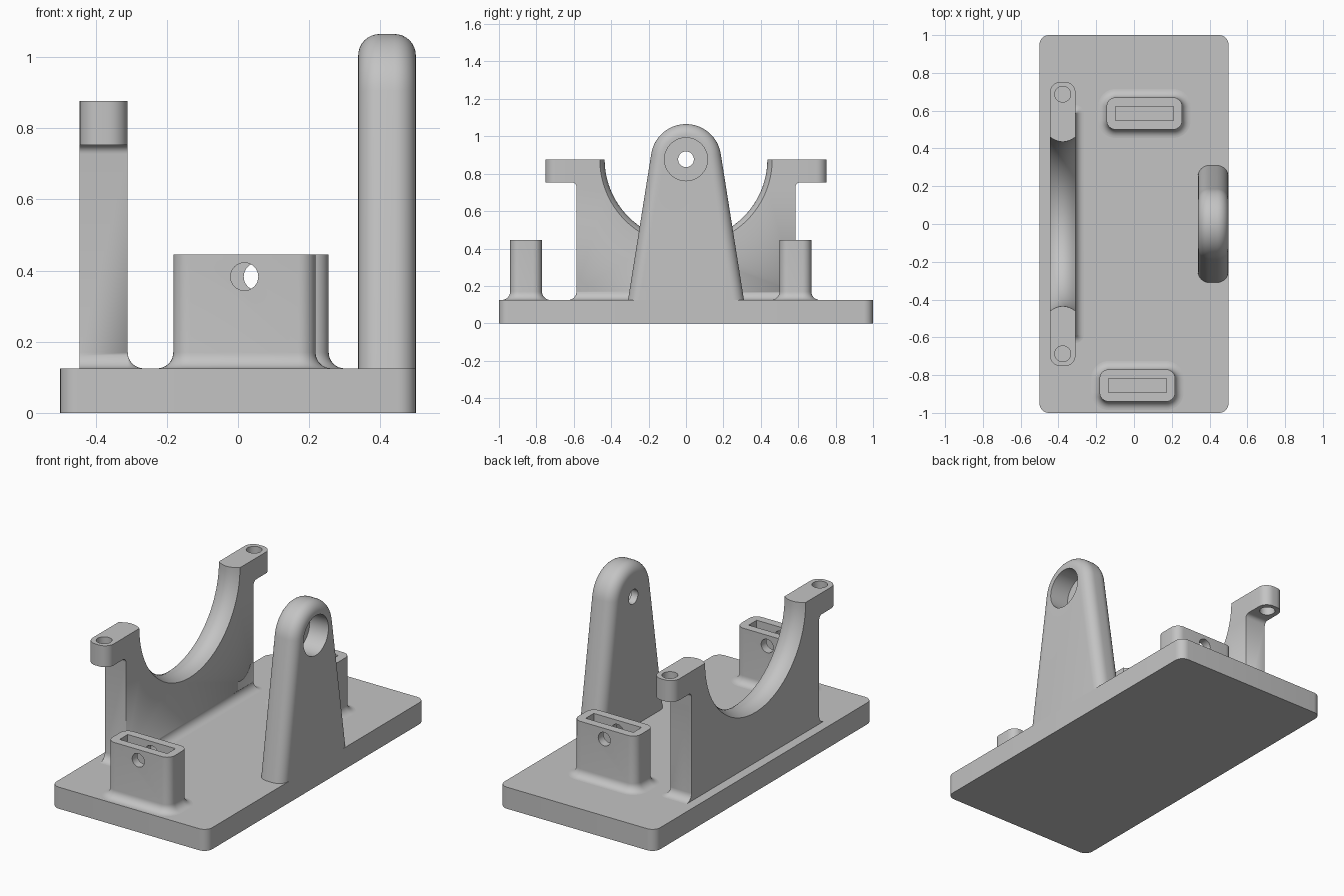
import bpy, bmesh, math
from math import sin, cos, pi

if "Cube" in bpy.data.objects:
    bpy.data.objects.remove(bpy.data.objects["Cube"], do_unlink=True)

GREY = (0.55, 0.55, 0.55, 1)
mat = bpy.data.materials.new("grey_metal")
mat.use_nodes = True
mat.diffuse_color = GREY
mat.node_tree.nodes["Principled BSDF"].inputs["Base Color"].default_value = GREY

DECK = 0.125      # top of the base plate
FILLET = 0.045    # concave blend at the foot of the parts
AXIS_Z = 0.877    # shared height of the cradle and pivot bore


def loft(name, rings):
    """Skin closed rings with equal point counts and cap both ends."""
    bm = bmesh.new()
    loops = [[bm.verts.new(p) for p in ring] for ring in rings]
    n = len(loops[0])
    for a, b in zip(loops, loops[1:]):
        for i in range(n):
            j = (i + 1) % n
            bm.faces.new((a[i], a[j], b[j], b[i]))
    bm.faces.new(loops[0])
    bm.faces.new(loops[-1])
    bmesh.ops.remove_doubles(bm, verts=bm.verts, dist=1e-5)
    bmesh.ops.recalc_face_normals(bm, faces=bm.faces)
    mesh = bpy.data.meshes.new(name)
    bm.to_mesh(mesh)
    bm.free()
    mesh.materials.append(mat)
    obj = bpy.data.objects.new(name, mesh)
    bpy.context.collection.objects.link(obj)
    return obj


def plan(x0, x1, y0, y1, z, radii):
    """Rounded rectangle; radii start at the +x +y corner, anticlockwise."""
    pts = []
    corners = [(x1, y1, -1, -1), (x0, y1, 1, -1), (x0, y0, 1, 1), (x1, y0, -1, 1)]
    for k, ((cx, cy, sx, sy), r) in enumerate(zip(corners, radii)):
        for i in range(9):
            a = pi / 2 * (k + i / 8)
            pts.append((cx + sx * r + r * cos(a), cy + sy * r + r * sin(a), z))
    return pts


def cylinder(name, axis, centre, stations, n=48):
    """Turned shape about an axis; stations are (offset, radius)."""
    rings = []
    for off, r in stations:
        ring = []
        for i in range(n):
            p = [r * cos(2 * pi * i / n), r * sin(2 * pi * i / n)]
            p.insert(axis, off)
            ring.append(tuple(c + q for c, q in zip(centre, p)))
        rings.append(ring)
    return loft(name, rings)


def combine(obj, other, operation="DIFFERENCE"):
    mod = obj.modifiers.new("combine", "BOOLEAN")
    mod.operation, mod.solver, mod.object = operation, "EXACT", other
    bpy.context.view_layer.objects.active = obj
    bpy.ops.object.modifier_apply(modifier=mod.name)
    bpy.data.objects.remove(other, do_unlink=True)


def finish(obj):
    bpy.ops.object.select_all(action="DESELECT")
    obj.select_set(True)
    bpy.context.view_layer.objects.active = obj
    bpy.ops.object.shade_smooth_by_angle(angle=math.radians(30))


# (height, outward offset) pairs of the concave foot blend
foot = [(DECK + FILLET * (1 - cos(t)), FILLET * (1 - sin(t)))
        for t in (pi / 2 * i / 8 for i in range(9))]

# Base plate
finish(loft("base_plate", [plan(-0.5, 0.5, -1, 1, z, [0.05] * 4) for z in (0, DECK)]))


# Slotted blocks with a cross hole
def slotted_block(name, cx, cy):
    def ring(z, o):
        return plan(cx - 0.2 - o, cx + 0.2 + o, cy - 0.085 - o, cy + 0.085 + o,
                    z, [0.048 + o] * 4)
    block = loft(name, [ring(z, o) for z, o in foot + [(0.445, 0)]])
    slot = loft("slot_cutter", [plan(cx - 0.153, cx + 0.153, cy - 0.037, cy + 0.037,
                                     z, [0] * 4) for z in (0.17, 0.6)])
    combine(block, slot)
    combine(block, cylinder("hole_cutter", 1, (cx, cy, 0.383),
                            [(-0.2, 0.039), (0.2, 0.039)], 32))
    finish(block)


slotted_block("front_slotted_block", 0.018, -0.855)
slotted_block("rear_slotted_block", 0.055, 0.585)

# Cradle wall: foot blend on the inner side and ends, small blend under the lugs
X0, X1, HALF, TOP = -0.445, -0.31, 0.585, 0.877
UNDER, SMALL = 0.753, 0.025


def wall_ring(z, xo, yo):
    return plan(X0, X1 + xo, -HALF - yo, HALF + yo, z, [xo, 0, 0, xo])


rings = [wall_ring(z, o, o) for z, o in foot]
for i in range(7):
    t = pi / 2 * i / 6
    rings.append(wall_ring(UNDER - SMALL * (1 - sin(t)), 0, SMALL * (1 - cos(t))))
rings.append(wall_ring(TOP, 0, SMALL))
cradle = loft("cradle_wall", rings)

# Clamp lugs with bolt holes
for s in (-1, 1):
    y0, y1 = sorted((s * 0.5, s * 0.752))
    r = 0.055
    radii = [r, r, 0, 0] if s > 0 else [0, 0, r, r]
    combine(cradle, loft("lug", [plan(X0, X1, y0, y1, z, radii) for z in (UNDER, TOP)]),
            "UNION")
    combine(cradle, cylinder("bolt_cutter", 2, ((X0 + X1) / 2, s * 0.687, 0.8),
                             [(-0.2, 0.042), (0.2, 0.042)], 32))

# Crowned round seat of the cradle
seat = [(0.0675 * u, 0.435 + 0.026 * u * u) for u in (k / 5 - 1.2 for k in range(13))]
combine(cradle, cylinder("seat_cutter", 0, ((X0 + X1) / 2, 0, AXIS_Z), seat, 96))
finish(cradle)

# Tapered pivot bracket with rounded edges
LEAN, R, EDGE = math.radians(9.04), 0.188, 0.06
BX0, BX1 = 0.338, 0.5


def bracket_ring(x, inset):
    r = R - inset
    foot_y = (r + (AXIS_Z - DECK) * sin(LEAN)) / cos(LEAN)
    pts = [(x, foot_y, DECK)]
    for i in range(33):
        a = LEAN + (pi - 2 * LEAN) * i / 32
        pts.append((x, r * cos(a), AXIS_Z + r * sin(a)))
    return pts + [(x, -foot_y, DECK)]


edge = [(EDGE * (1 - cos(t)), EDGE * (1 - sin(t)))
        for t in (pi / 2 * i / 8 for i in range(9))]
bracket = loft("pivot_bracket", [bracket_ring(BX0 + d, i) for d, i in edge]
               + [bracket_ring(BX1 - d, i) for d, i in reversed(edge)])
combine(bracket, cylinder("bore_cutter", 0, (BX1, 0, AXIS_Z),
                          [(-0.3, 0.042), (-0.12, 0.042), (-0.12, 0.115), (0.1, 0.115)]))
finish(bracket)
